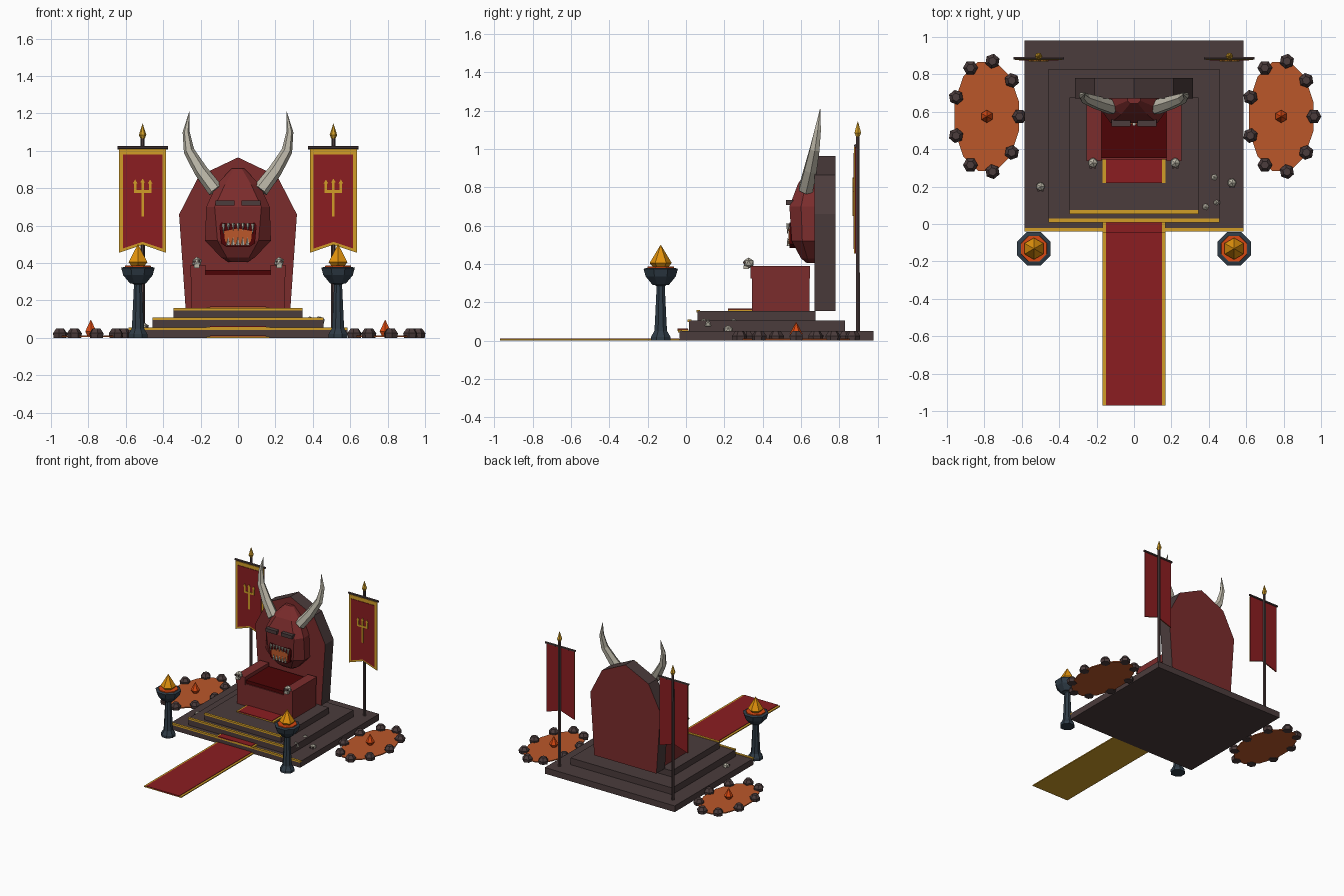
import bpy, bmesh
from math import sin, cos, pi, radians
from mathutils import Vector

cube = bpy.data.objects.get("Cube")
if cube:
    bpy.data.objects.remove(cube, do_unlink=True)


def material(name, r, g, b):
    m = bpy.data.materials.new(name)
    m.use_nodes = True
    color = [(c / 255) ** 2.2 for c in (r, g, b)] + [1]
    m.diffuse_color = color
    m.node_tree.nodes["Principled BSDF"].inputs["Base Color"].default_value = color
    return m


STONE = material("dark stone", 76, 62, 62)
LEATHER = material("throne red", 122, 48, 48)
CLOTH = material("cloth red", 138, 35, 38)
DARK = material("deep red", 78, 12, 14)
GOLD = material("gold", 208, 156, 44)
FLAME = material("flame", 225, 145, 20)
LAVA = material("lava", 185, 88, 46)
EMBER = material("ember", 215, 75, 25)
BONE = material("bone", 185, 180, 165)
IRON = material("blue iron", 50, 62, 72)


def finish(name, bm, *mats):
    bmesh.ops.recalc_face_normals(bm, faces=bm.faces)
    mesh = bpy.data.meshes.new(name)
    bm.to_mesh(mesh)
    bm.free()
    for m in mats:
        mesh.materials.append(m)
    ob = bpy.data.objects.new(name, mesh)
    bpy.context.collection.objects.link(ob)
    return ob


def loft(name, rings, *mats):
    """Skin a stack of equal rings and cap both ends."""
    bm = bmesh.new()
    loops = [[bm.verts.new(p) for p in ring] for ring in rings]
    n = len(loops[0])
    for a, b in zip(loops, loops[1:]):
        for i in range(n):
            j = (i + 1) % n
            bm.faces.new((a[i], a[j], b[j], b[i]))
    bm.faces.new(loops[0])
    bm.faces.new(loops[-1])
    return finish(name, bm, *mats)


def box(name, x0, x1, y0, y1, z0, z1, mat):
    base = ((x0, y0), (x1, y0), (x1, y1), (x0, y1))
    return loft(name, [[(x, y, z) for x, y in base] for z in (z0, z1)], mat)


def prism(name, outline, y0, y1, *mats):
    """Extrude an x-z outline along y."""
    return loft(name, [[(x, y, z) for x, z in outline] for y in (y0, y1)], *mats)


def lathe(name, x, y, profile, n, mat, turn=0.0, stretch=1.0):
    """Turn a (radius, height) profile with n sides."""
    angles = [turn + 2 * pi * i / n for i in range(n)]
    return loft(name, [[(x + r * cos(a), y + stretch * r * sin(a), z) for a in angles]
                       for r, z in profile], mat)


def tube(name, points, radii, n, mat):
    """Tapered tube through points."""
    pts = [Vector(p) for p in points]
    rings = []
    for i, p in enumerate(pts):
        t = (pts[min(i + 1, len(pts) - 1)] - pts[max(i - 1, 0)]).normalized()
        u = t.cross(Vector((0, 1, 0))).normalized()
        v = t.cross(u)
        rings.append([p + radii[i] * (u * cos(2 * pi * k / n) + v * sin(2 * pi * k / n))
                      for k in range(n)])
    return loft(name, rings, mat)


def mirrored(half):
    """Complete an outline given from bottom right up to the middle."""
    return half + [(-x, z) for x, z in reversed(half) if x > 0]


def skull(name, x, y, z, r):
    bm = bmesh.new()
    bmesh.ops.create_icosphere(bm, subdivisions=1, radius=r)
    bmesh.ops.translate(bm, verts=bm.verts, vec=(x, y, z))
    finish(name, bm, BONE)
    box(name + "_jaw", x - r * .5, x + r * .5, y - r * .9, y, z - r * 1.1, z - r * .4, BONE)
    for s in (-1, 1):
        e = x + s * r * .4
        box(name + "_eye", e - r * .22, e + r * .22, y - r, y - r * .6, z - r * .1, z + r * .3, STONE)


# Stepped dais with gold nosings
for i, (w, y0, y1, z0, z1) in enumerate([(.585, -.035, .98, 0, .05),
                                         (.457, .015, .83, .05, .105),
                                         (.345, .06, .675, .105, .155)]):
    box(f"dais_step_{i + 1}", -w, w, y0, y1, z0, z1, STONE)
    box(f"step_trim_{i + 1}", -w, w, y0 - .006, y0 + .014, z1 - .008, z1 + .005, GOLD)

# Carpet runs with gold borders
for i, (y0, y1, z) in enumerate([(-.97, -.035, 0), (-.045, .012, .051), (.22, .345, .155)]):
    box(f"carpet_border_{i + 1}", -.168, .168, y0, y1, z, z + .008, GOLD)
    box(f"carpet_{i + 1}", -.15, .15, y0, y1 - .001, z + .004, z + .012, CLOTH)

# Backrest: red front and back, stone rim
back = prism("backrest", mirrored([(.28, .155), (.315, .66), (.21, .865), (0, .965)]),
             .672, .78, LEATHER, STONE)
for f in back.data.polygons:
    f.material_index = 0 if abs(f.normal.y) > .5 else 1

# Seat, cushion, armrests
box("seat", -.2, .2, .345, .645, .155, .335, LEATHER)
box("cushion", -.175, .175, .352, .645, .335, .362, DARK)
for s in (-1, 1):
    box("armrest", s * .175, s * .255, .337, .648, .325, .39, LEATHER)
    box("arm_panel", s * .19, s * .25, .345, .645, .155, .326, LEATHER)
    skull("armrest_skull", s * .22, .327, .405, .029)

# Demon head lofted upward: height, half width, front y, half width of front face
head = []
for z, w, yf, wi in [(.405, .05, .63, .03), (.43, .09, .60, .06), (.52, .176, .552, .11),
                     (.70, .17, .54, .125), (.82, .115, .585, .07), (.905, .035, .645, .02)]:
    ym = yf + (.675 - yf) * .45
    head.append([(-w, .68, z), (-w, ym, z), (-wi, yf, z), (wi, yf, z), (w, ym, z), (w, .68, z)])
loft("demon_head", head, LEATHER)
prism("mouth", mirrored([(.06, .485), (.09, .505), (.1, .6), (.09, .617), (0, .605)]),
      .54, .58, DARK)
prism("mouth_glow", mirrored([(.055, .50), (.07, .52), (.075, .57), (0, .585)]),
      .535, .543, LAVA)
for i in range(7):
    x = (i - 3) * .026
    fang = .055 if i in (0, 6) else .038
    tube("upper_tooth", [(x, .534, .612), (x, .529, .612 - fang)], [.011, .001], 5, BONE)
    if 0 < i < 6:
        tube("lower_tooth", [(x, .536, .495), (x, .531, .537)], [.011, .001], 5, BONE)
for s in (-1, 1):
    box("brow", s * .02, s * .12, .522, .56, .707, .735, STONE)
    tube("horn", [(s * .12, .625, .79), (s * .2, .65, .895), (s * .262, .672, 1.0),
                  (s * .277, .688, 1.1), (s * .26, .70, 1.21)],
         [.042, .037, .029, .019, .001], 6, BONE)

# Braziers
for s in (-1, 1):
    x, y = s * .535, -.132
    lathe("brazier_stand", x, y, [(.055, 0), (.055, .02), (.036, .05), (.033, .09),
                                  (.023, .285), (.042, .295)], 8, IRON, pi / 8)
    lathe("brazier_bowl", x, y, [(.045, .29), (.085, .335), (.097, .375), (.08, .38)],
          8, IRON, pi / 8)
    lathe("brazier_embers", x, y, [(.076, .372), (.074, .386)], 8, EMBER, pi / 8)
    lathe("brazier_flame", x, y, [(.035, .38), (.058, .405), (.001, .5)], 6, FLAME, pi / 6)

# Banners on poles
for s in (-1, 1):
    c = s * .51
    lathe("banner_pole", c, .897, [(.012, .04), (.011, 1.08)], 6, STONE)
    lathe("pole_finial", c, .897, [(.008, 1.06), (.02, 1.085), (.001, 1.145)], 6, GOLD)
    tube("banner_crossbar", [(c - .135, .886, 1.017), (c + .135, .886, 1.017)],
         [.009, .009], 6, STONE)

    def banner(name, w, low, notch, top, y0, y1, mat):
        prism(name, [(c - w, low), (c, notch), (c + w, low), (c + w, top), (c - w, top)], y0, y1, mat)

    banner("banner_border", .126, .455, .498, 1.01, .878, .882, GOLD)
    banner("banner_front", .106, .478, .513, .98, .874, .879, CLOTH)
    banner("banner_back", .126, .455, .498, 1.01, .882, .887, CLOTH)
    # Trident emblem
    for x0, x1, z0, z1 in [(-.007, .007, .65, .83), (-.045, .045, .775, .79),
                           (-.047, -.033, .775, .825), (.033, .047, .775, .825)]:
        box("trident_bar", c + x0, c + x1, .87, .875, z0, z1, GOLD)
    for dx, z in [(-.04, .825), (0, .83), (.04, .825)]:
        prism("trident_tip", [(c + dx - .013, z), (c + dx + .013, z), (c + dx, z + .022)],
              .87, .875, GOLD)

# Lava pools ringed by rocks
for s in (-1, 1):
    x, y = s * .787, .575
    lathe("lava_pool", x, y, [(.178, .004), (.178, .012)], 12, LAVA, pi / 12, 1.7)
    lathe("lava_ember", x, y, [(.02, .01), (.034, .035), (.001, .097)], 6, EMBER, pi / 6)
    for k in range(9):
        a = radians(40 * k)
        lathe("rock", x + .175 * cos(a), y + .3 * sin(a),
              [(.036, 0), (.04, .025), (.022, .05)], 6, STONE, a)

# Scattered skulls
for x, y, z in [(-.5, .2, .055), (.43, .25, .09), (.523, .22, .055),
                (.44, .115, .088), (.383, .092, .09)]:
    skull("loose_skull", x, y, z, .026)
